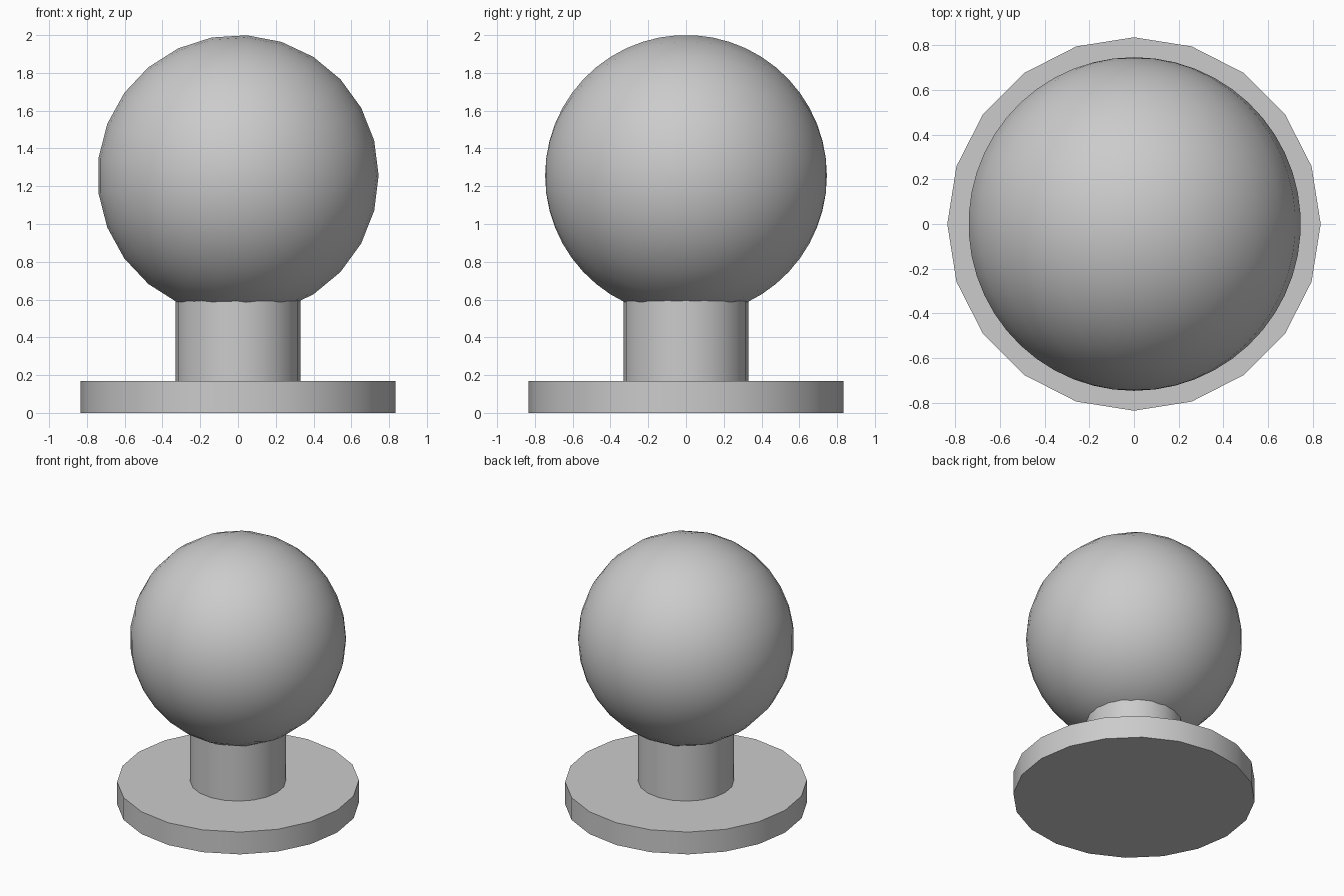
import bpy, bmesh, math
from mathutils import Vector

if "Cube" in bpy.data.objects:
    bpy.data.objects.remove(bpy.data.objects["Cube"])


def smooth(obj):
    bpy.ops.object.select_all(action='DESELECT')
    obj.select_set(True)
    bpy.context.view_layer.objects.active = obj
    bpy.ops.object.shade_smooth_by_angle(angle=math.radians(30))


def cylinder(name, radius, z0, z1, sides=20):
    bpy.ops.mesh.primitive_cylinder_add(vertices=sides, radius=radius, depth=z1 - z0,
                                        location=(0, 0, (z0 + z1) / 2))
    obj = bpy.context.object
    obj.name = name
    smooth(obj)


def sideways_ball(name, radius, z, segments, rings):
    # Half circle spun about the y axis, so the poles face front and back
    bm = bmesh.new()
    pts = []
    for i in range(rings + 1):
        a = math.pi * (i / rings - 0.5)
        x = 0.0 if i in (0, rings) else radius * math.cos(a)
        pts.append(bm.verts.new((x, radius * math.sin(a), 0)))
    edges = [bm.edges.new(pair) for pair in zip(pts, pts[1:])]
    bmesh.ops.spin(bm, geom=pts + edges, cent=(0, 0, 0), axis=(0, 1, 0),
                   angle=math.tau, steps=segments)
    bmesh.ops.remove_doubles(bm, verts=bm.verts[:], dist=1e-4)
    bmesh.ops.dissolve_degenerate(bm, edges=bm.edges[:], dist=1e-5)
    bmesh.ops.recalc_face_normals(bm, faces=bm.faces[:])
    bmesh.ops.translate(bm, verts=bm.verts[:], vec=Vector((0, 0, z)))
    mesh = bpy.data.meshes.new(name)
    bm.to_mesh(mesh)
    bm.free()
    obj = bpy.data.objects.new(name, mesh)
    bpy.context.collection.objects.link(obj)
    smooth(obj)


# Flat mounting disc
cylinder("base_plate", 0.835, 0.0, 0.17)
# Stem running up into the ball
cylinder("neck", 0.33, 0.17, 0.70)
# Round knob
sideways_ball("knob_ball", 0.746, 1.256, 25, 25)
